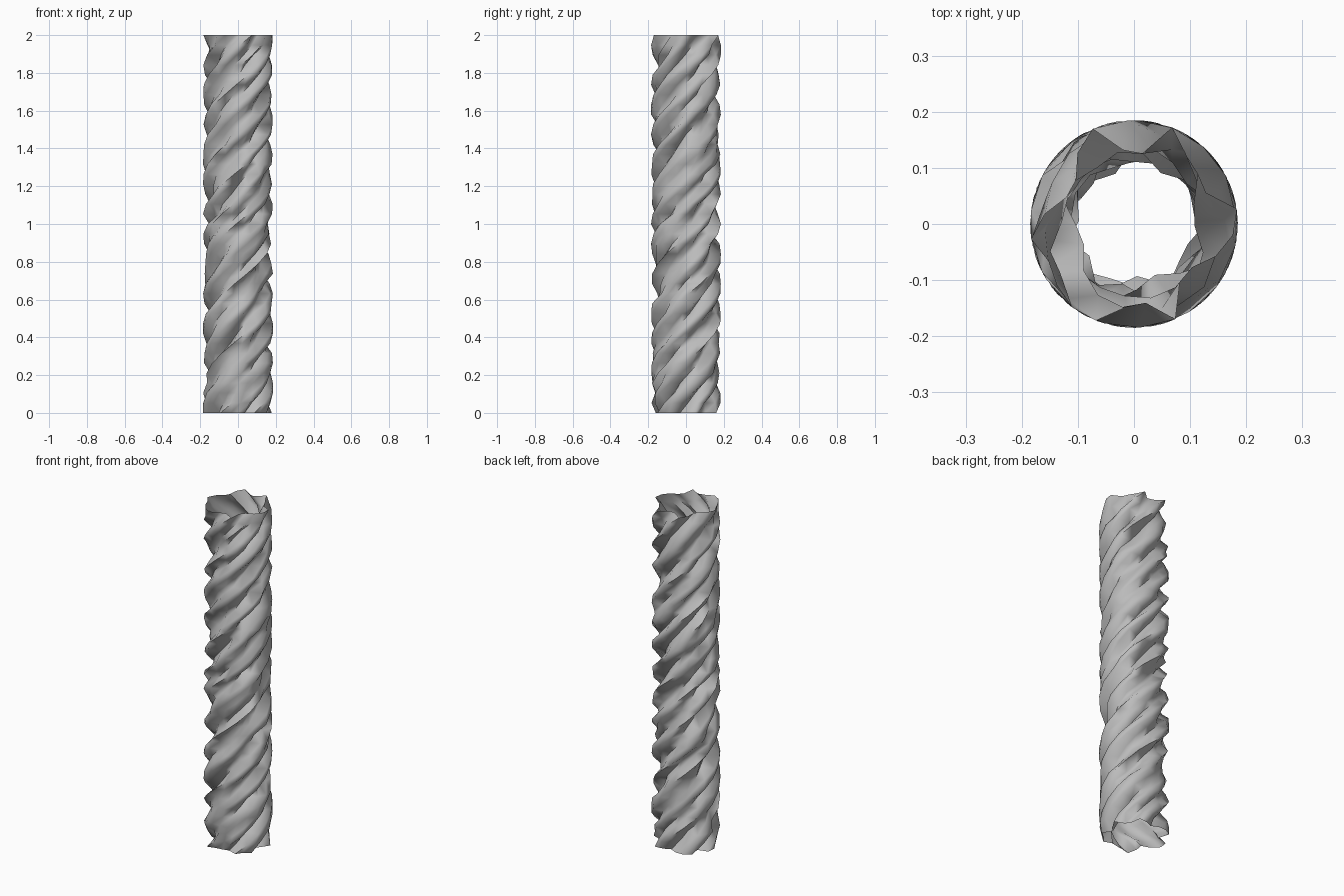
import bpy, bmesh, math
from mathutils import Vector, noise

if "Cube" in bpy.data.objects:
    bpy.data.objects.remove(bpy.data.objects["Cube"])

H, R, SEG, ROWS = 2.0, 0.185, 24, 38
TWIST = 13.5  # radians over the full height
STRANDS = 6


def radius(a, z):
    # strands in untwisted coordinates, broken up by noise stretched along them
    n = noise.noise(Vector((1.6 * math.cos(a), 1.6 * math.sin(a), z * 3)))
    m = noise.noise(Vector((3 * math.cos(a) + 9, 3 * math.sin(a), z * 7)))
    phase = STRANDS * (a + TWIST - math.pi) + 2.5 * n
    r = 0.161 + 0.032 * math.cos(phase) + 0.065 * m
    return max(0.09, min(R, r))


# Twisted open trunk
bm = bmesh.new()
rings = []
for j in range(ROWS + 1):
    z = H * j / ROWS
    ring = []
    for i in range(SEG):
        a = 2 * math.pi * i / SEG
        t = a + TWIST * z / H
        r = radius(a, z)
        ring.append(bm.verts.new((r * math.cos(t), r * math.sin(t), z)))
    rings.append(ring)
for lo, hi in zip(rings, rings[1:]):
    for i in range(SEG):
        k = (i + 1) % SEG
        bm.faces.new((lo[i], lo[k], hi[i]))
        bm.faces.new((lo[k], hi[k], hi[i]))
me = bpy.data.meshes.new("twisted_trunk")
bm.to_mesh(me)
bm.free()
trunk = bpy.data.objects.new("twisted_trunk", me)
bpy.context.collection.objects.link(trunk)
bpy.context.view_layer.objects.active = trunk
trunk.select_set(True)
bpy.ops.object.shade_smooth_by_angle(angle=math.radians(85))

# Darker grey bark
bark = bpy.data.materials.new("bark_grey")
bark.diffuse_color = (0.5, 0.5, 0.5, 1)
bark.use_nodes = True
bark.node_tree.nodes["Principled BSDF"].inputs["Base Color"].default_value = bark.diffuse_color
me.materials.append(bark)
